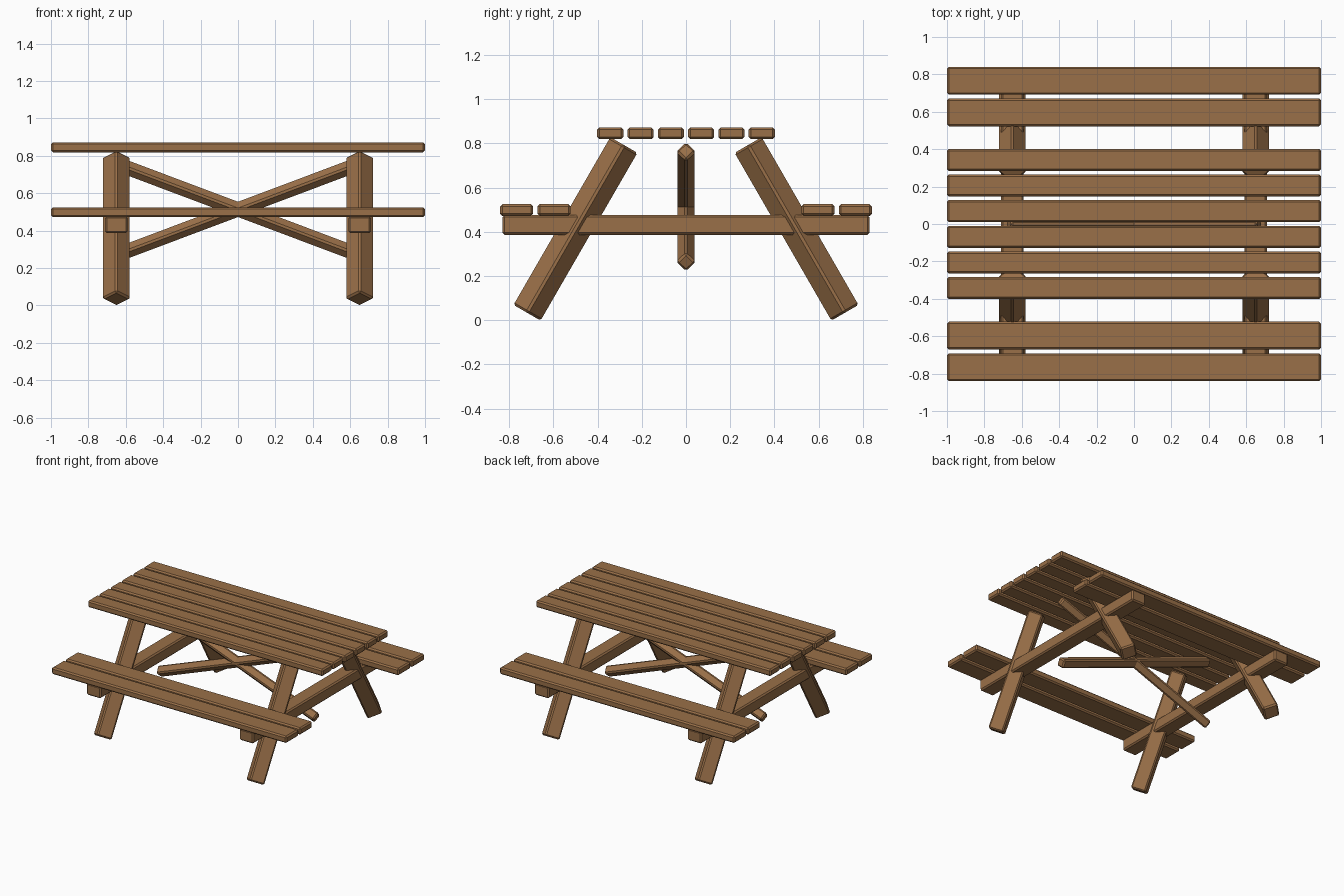
import bpy
import bmesh
from math import radians
from mathutils import Matrix, Vector

if "Cube" in bpy.data.objects:
    bpy.data.objects.remove(bpy.data.objects["Cube"], do_unlink=True)

wood = bpy.data.materials.new("brown_wood")
wood.use_nodes = True
colour = (0.32, 0.16, 0.065, 1)
wood.diffuse_color = colour
wood.node_tree.nodes["Principled BSDF"].inputs["Base Color"].default_value = colour


def timber(name, size, centre, twist=0, tilt=0, tilt_axis="X"):
    """Chamfered board: twisted about its own z axis, then tilted."""
    mesh = bpy.data.meshes.new(name)
    bm = bmesh.new()
    bmesh.ops.create_cube(bm, size=1)
    bmesh.ops.scale(bm, vec=size, verts=bm.verts)
    bmesh.ops.bevel(bm, geom=bm.edges[:], offset=0.01, segments=1, affect="EDGES")
    bm.to_mesh(mesh)
    bm.free()
    mesh.materials.append(wood)
    obj = bpy.data.objects.new(name, mesh)
    obj.matrix_world = (Matrix.Translation(Vector(centre))
                        @ Matrix.Rotation(radians(tilt), 4, tilt_axis)
                        @ Matrix.Rotation(radians(twist), 4, "Z"))
    bpy.context.collection.objects.link(obj)
    return obj


# Table top: six planks
for i in range(6):
    timber(f"top_plank_{i + 1}", (2, 0.118, 0.053), (0, (i - 2.5) * 0.137, 0.845))

for side, sy in (("front", -1), ("back", 1)):
    # Bench seats: two planks on each side
    timber(f"{side}_seat_inner_plank", (2, 0.149, 0.053), (0, sy * 0.597, 0.498))
    timber(f"{side}_seat_outer_plank", (2, 0.149, 0.053), (0, sy * 0.766, 0.498))
    # Splayed legs, square section turned edge-on
    for end, sx in (("left", 1), ("right", -1)):
        timber(f"{side}_{end}_leg", (0.11, 0.11, 0.876),
               (sx * 0.65, sy * 0.5, 0.413), twist=45, tilt=sy * 30)

for end, sx in (("left", 1), ("right", -1)):
    # Beams carrying the seats
    timber(f"{end}_seat_beam", (0.12, 1.66, 0.09), (sx * 0.65, 0, 0.431))
    # Crossed braces under the top, also edge-on
    timber(f"{end}_cross_brace", (0.064, 0.064, 1.43), (0, 0, 0.513),
           twist=45, tilt=sx * 69.4, tilt_axis="Y")
